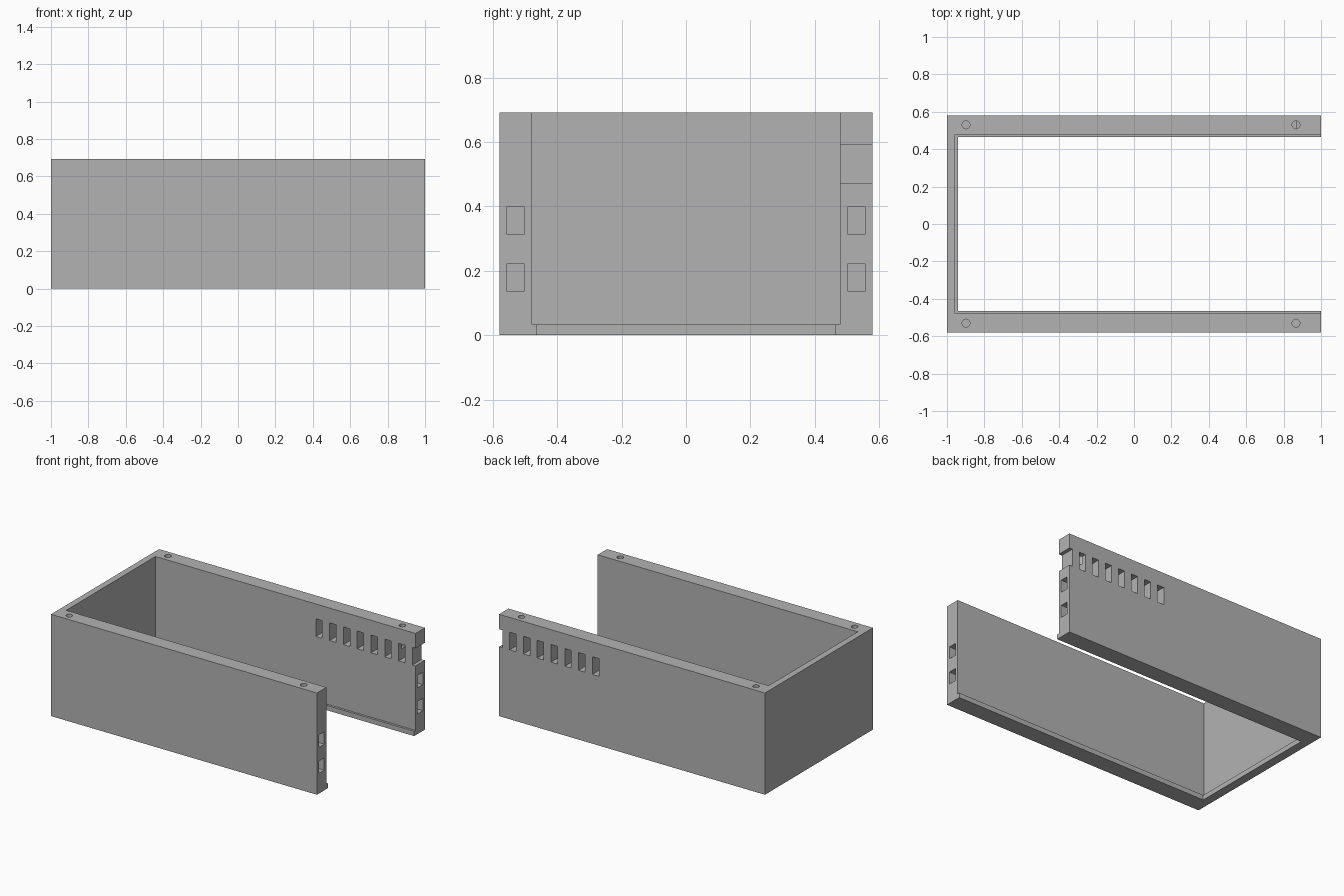
import bpy, bmesh
from mathutils import Matrix, Vector

cube = bpy.data.objects.get("Cube")
if cube:
    bpy.data.objects.remove(cube, do_unlink=True)

grey = bpy.data.materials.new("plain grey")
grey.use_nodes = True
colour = (0.45, 0.45, 0.45, 1)
grey.diffuse_color = colour
grey.node_tree.nodes["Principled BSDF"].inputs["Base Color"].default_value = colour


def add_box(bm, low, high):
    low, high = Vector(low), Vector(high)
    place = Matrix.Translation((low + high) / 2) @ Matrix.Diagonal((high - low).to_4d())
    place[3][3] = 1
    bmesh.ops.create_cube(bm, size=1, matrix=place)


def finish(bm, name):
    mesh = bpy.data.meshes.new(name)
    bm.to_mesh(mesh)
    bm.free()
    mesh.materials.append(grey)
    obj = bpy.data.objects.new(name, mesh)
    bpy.context.collection.objects.link(obj)
    return obj


def box_object(name, *boxes):
    bm = bmesh.new()
    for low, high in boxes:
        add_box(bm, low, high)
    return finish(bm, name)


W, H = 0.58, 0.692          # half depth and height
PAST = 1.2                  # cutters run beyond the outside

# solid block that becomes the three-sided tray
tray = box_object("tray_walls", ((-1, -W, 0), (1, W, H)))

# inner space, leaving a thin ledge along the bottom
cavity = box_object("cavity_cutter", ((-0.957, -0.479, 0.033), (PAST, 0.479, PAST)))
opening = box_object("floor_cutter", ((-0.94, -0.464, -0.1), (PAST, 0.464, PAST)))

# row of vent slots through the back wall; the last one opens at the wall end
slots = []
for i in range(8):
    x = 0.25 + i * 0.1037
    slots.append(((x, 0.4, 0.471), (x + 0.048, 0.7, 0.591)))
vents = box_object("vent_cutter", *slots)

# sockets in the wall ends
sockets = []
for y in (-0.53, 0.53):
    for z in (0.179, 0.356):
        sockets.append(((0.9, y - 0.028, z - 0.042), (PAST, y + 0.028, z + 0.042)))
socket_cut = box_object("socket_cutter", *sockets)

# screw holes in the top rim
bm = bmesh.new()
for x in (-0.898, 0.866):
    for y in (-0.53, 0.53):
        bmesh.ops.create_cone(bm, cap_ends=True, segments=32, radius1=0.021, radius2=0.021,
                              depth=0.3, matrix=Matrix.Translation((x, y, H)))
holes = finish(bm, "screw_hole_cutter")

# cut everything, bake the result and drop the cutters
cutters = (cavity, opening, vents, socket_cut, holes)
for cutter in cutters:
    cutter.hide_render = True
    mod = tray.modifiers.new(cutter.name, "BOOLEAN")
    mod.operation = "DIFFERENCE"
    mod.solver = "EXACT"
    mod.object = cutter
bpy.context.view_layer.objects.active = tray
tray.select_set(True)
for mod in list(tray.modifiers):
    bpy.ops.object.modifier_apply(modifier=mod.name)
for cutter in cutters:
    bpy.data.objects.remove(cutter, do_unlink=True)
bpy.ops.object.shade_smooth_by_angle()
